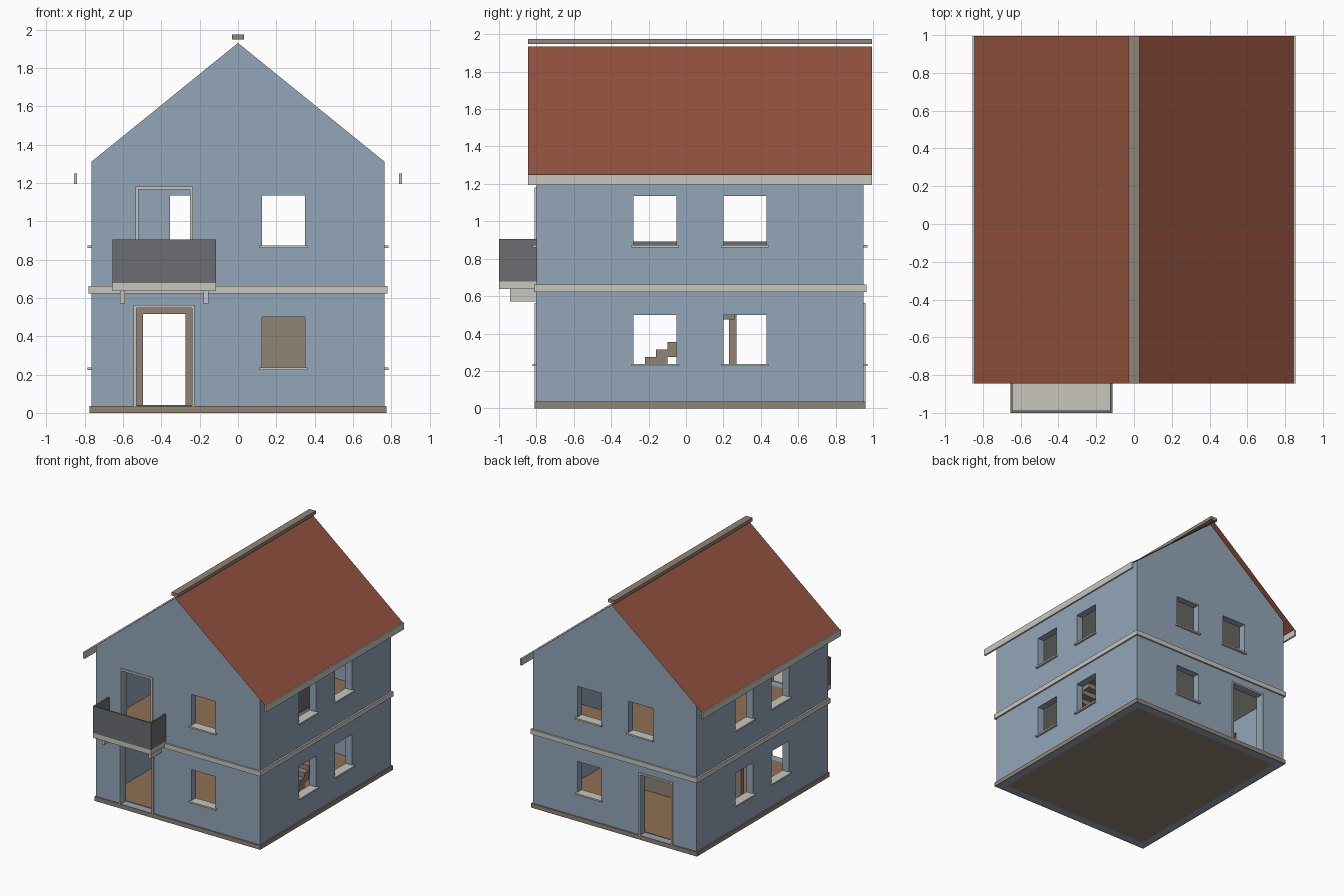
import bpy
import bmesh

cube = bpy.data.objects.get("Cube")
if cube:
    bpy.data.objects.remove(cube, do_unlink=True)


def material(name, rgb):
    m = bpy.data.materials.new(name)
    m.use_nodes = True
    m.diffuse_color = (*rgb, 1)
    m.node_tree.nodes["Principled BSDF"].inputs["Base Color"].default_value = (*rgb, 1)
    return m


BLUE = material("wall blue", (0.29, 0.38, 0.48))
RED = material("roof red", (0.29, 0.085, 0.048))
PALE = material("pale stone", (0.57, 0.57, 0.52))
TAUPE = material("taupe", (0.28, 0.23, 0.175))
DARK = material("dark grey", (0.145, 0.153, 0.165))
WOOD = material("wood floor", (0.28, 0.16, 0.09))


def finish(name, bm, mat):
    bmesh.ops.recalc_face_normals(bm, faces=bm.faces)
    mesh = bpy.data.meshes.new(name)
    bm.to_mesh(mesh)
    bm.free()
    mesh.materials.append(mat)
    ob = bpy.data.objects.new(name, mesh)
    bpy.context.collection.objects.link(ob)
    return ob


def boxes(name, mat, *spans):
    """One object made of boxes, each given as (x0, x1, y0, y1, z0, z1)."""
    bm = bmesh.new()
    for x0, x1, y0, y1, z0, z1 in spans:
        for v in bmesh.ops.create_cube(bm, size=1)["verts"]:
            v.co = (x1 if v.co.x > 0 else x0,
                    y1 if v.co.y > 0 else y0,
                    z1 if v.co.z > 0 else z0)
    return finish(name, bm, mat)


def prism(name, mat, outline, y0, y1, closed=True):
    """Extrude an (x, z) outline along y; an open one gives a thin sheet."""
    bm = bmesh.new()
    a, b = [[bm.verts.new((x, y, z)) for x, z in outline] for y in (y0, y1)]
    n = len(outline)
    for i in range(n if closed else n - 1):
        j = (i + 1) % n
        bm.faces.new((a[i], a[j], b[j], b[i]))
    if closed:
        bm.faces.new(a)
        bm.faces.new(b)
    return finish(name, bm, mat)


# Main dimensions
W, FRONT, BACK = 0.765, -0.80, 0.95
EAVE, PEAK, T = 1.31, 1.93, 0.06
IN, IF, IB = W - T, FRONT + T, BACK - T
GROUND, UPPER = 0.04, 0.67
WIN_X = (0.125, 0.35)
SIDE_WINDOWS = ((-0.28, -0.05), (0.2, 0.43))
LEVELS = ((0.235, 0.50), (0.87, 1.135))
DOOR = (-0.53, -0.24)

# Walls with gables, hollowed out and pierced by openings
walls = prism("house_walls", BLUE,
              [(-W, 0), (W, 0), (W, EAVE), (0, PEAK), (-W, EAVE)], FRONT, BACK)
cuts = [(-IN, IN, IF, IB, -0.1, EAVE),
        (*DOOR, -1.1, 1.1, 0.036, 0.548),
        (-0.52, -0.25, -1.1, 0, UPPER, 1.165),
        (-0.355, -0.13, 0, 1.1, *LEVELS[1])]
for level in LEVELS:
    cuts.append((*WIN_X, -1.1, 1.1, *level))
    for side in SIDE_WINDOWS:
        cuts.append((-1.1, 1.1, *side, *level))
cutters = []
for span in cuts:
    cutter = boxes("opening_cutter", BLUE, span)
    cutter.hide_render = True
    mod = walls.modifiers.new("opening", "BOOLEAN")
    mod.operation, mod.solver, mod.object = "DIFFERENCE", "EXACT", cutter
    cutters.append(cutter)
depsgraph = bpy.context.evaluated_depsgraph_get()
cut_mesh = bpy.data.meshes.new_from_object(walls.evaluated_get(depsgraph))
walls.modifiers.clear()
walls.data = cut_mesh
for cutter in cutters:
    bpy.data.objects.remove(cutter, do_unlink=True)


# Plinth and storey band run round the house
def ring(name, mat, out, z0, z1):
    x, f, b = W + out, FRONT - out, BACK + out
    boxes(name, mat, (-x, x, f, FRONT, z0, z1), (-x, x, BACK, b, z0, z1),
          (-x, -W, FRONT, BACK, z0, z1), (W, x, FRONT, BACK, z0, z1))


ring("plinth", TAUPE, 0.01, 0, 0.036)
ring("storey_band", PALE, 0.014, 0.622, 0.662)

# Floors, with a stairwell in the upper one
STAIR = (0.42, 0.69)
HOLE = (-0.22, 0.38)


def upper_floor(name, mat, z0, z1):
    boxes(name, mat, (-IN, STAIR[0], IF, IB, z0, z1),
          (STAIR[0], IN, IF, HOLE[0], z0, z1),
          (STAIR[0], IN, HOLE[1], IB, z0, z1))


boxes("ground_slab", TAUPE, (-IN, IN, IF, IB, 0, 0.034))
boxes("ground_floor", WOOD, (-IN, IN, IF, IB, 0.034, GROUND))
upper_floor("upper_slab", PALE, 0.61, 0.66)
upper_floor("upper_floor", WOOD, 0.66, UPPER)
boxes("ceiling", PALE, (-IN, IN, IF, IB, 1.27, EAVE))

# Inner partition with a doorway
boxes("partition_wall", TAUPE, (-IN, -0.495, 0.23, 0.27, GROUND, 0.61),
      (-0.275, STAIR[0], 0.23, 0.27, GROUND, 0.61),
      (-0.495, -0.275, 0.23, 0.27, 0.515, 0.61))

# Staircase and the railing beside the stairwell
steps = []
for i in range(15):
    y, top = -0.52 + 0.06 * i, 0.075 + 0.04 * i
    steps.append((*STAIR, y, y + 0.06, max(GROUND, top - 0.08), top))
boxes("staircase", TAUPE, *steps)
boxes("stairwell_railing", DARK, (0.40, 0.415, -0.3, 0.45, UPPER, 0.892))

# Window sills
sills = []
for z in (level[0] for level in LEVELS):
    z0, z1, e, out = z - 0.01, z + 0.003, 0.012, 0.02
    x0, x1 = WIN_X[0] - e, WIN_X[1] + e
    sills.append((x0, x1, FRONT - out, FRONT, z0, z1))
    sills.append((x0, x1, BACK, BACK + out, z0, z1))
    for a, b in SIDE_WINDOWS:
        for s in (-1, 1):
            lo, hi = sorted((s * W, s * (W + out)))
            sills.append((lo, hi, a - e, b + e, z0, z1))
            lo, hi = sorted((s * IN, s * W))
            sills.append((lo, hi, a, b, z0, z1))
    sills.append((*WIN_X, FRONT, IF, z0, z1))
    sills.append((*WIN_X, IB, BACK, z0, z1))
sills.append((-0.367, -0.118, BACK, BACK + 0.02, 0.86, 0.873))
sills.append((-0.355, -0.13, IB, BACK, 0.86, 0.873))
boxes("window_sills", PALE, *sills)


# Door surrounds
def surround(name, x0, x1, y0, y1, z0, z1, w):
    boxes(name, PALE, (x0 - w, x0, y0, y1, z0, z1), (x1, x1 + w, y0, y1, z0, z1),
          (x0 - w, x1 + w, y0, y1, z1, z1 + w))


surround("front_door_surround", *DOOR, FRONT - 0.01, FRONT, 0.036, 0.548, 0.014)
surround("back_door_surround", *DOOR, BACK, BACK + 0.01, 0.036, 0.548, 0.014)
surround("balcony_door_surround", -0.52, -0.25, FRONT - 0.01, FRONT, UPPER, 1.165, 0.016)

# Balcony
BX0, BX1, BY = -0.655, -0.115, -1.0
boxes("balcony_slab", PALE, (BX0, BX1, BY, FRONT, 0.637, 0.677))
boxes("balcony_parapet", DARK, (BX0, BX1, BY, BY + 0.012, 0.677, 0.905),
      (BX0, BX0 + 0.012, BY + 0.012, FRONT, 0.677, 0.905),
      (BX1 - 0.012, BX1, BY + 0.012, FRONT, 0.677, 0.905))
boxes("balcony_brackets", PALE, (-0.615, -0.59, -0.94, FRONT, 0.57, 0.637),
      (-0.18, -0.155, -0.94, FRONT, 0.57, 0.637))

# Roof sheets, ridge cap and gutters
RY = (-0.845, 0.995)
prism("roof", RED, [(-0.845, 1.249), (0, PEAK + 0.004), (0.845, 1.249)], *RY, closed=False)
boxes("ridge_cap", TAUPE, (-0.03, 0.03, *RY, 1.947, 1.975))
boxes("gutters", PALE, (-0.855, -0.84, *RY, 1.195, 1.25), (0.84, 0.855, *RY, 1.195, 1.25))
